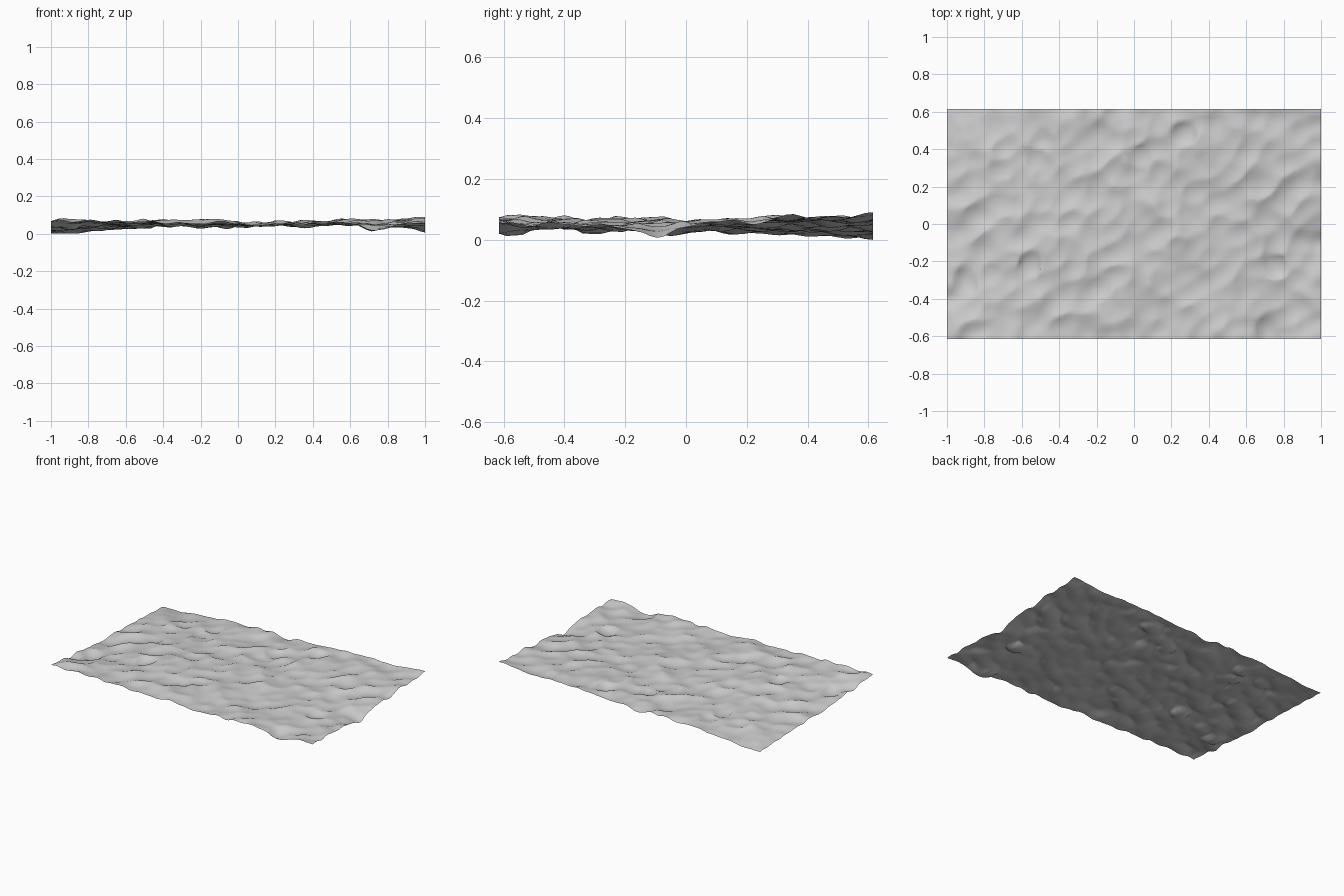
import bpy, bmesh, math
from mathutils import Vector, noise

cube = bpy.data.objects.get("Cube")
if cube:
    bpy.data.objects.remove(cube, do_unlink=True)

HALF_X, HALF_Y = 1.0, 0.615

# Broad swells and hollows: x, y, height, radius
SWELLS = [
    (-0.45, -0.10, 0.022, 0.20), (0.74, -0.60, -0.028, 0.06),
    (0.75, -0.42, -0.012, 0.10), (0.50, -0.60, 0.015, 0.10),
    (1.0, -0.12, -0.035, 0.08), (1.0, 0.15, -0.015, 0.10),
    (-0.85, -0.60, 0.025, 0.12), (-0.25, -0.60, 0.015, 0.20),
    (-0.40, 0.60, 0.012, 0.12), (0.60, 0.35, 0.010, 0.20),
]
# Small blocky dents: x, y
DENTS = [(-0.52, 0.35), (0.76, -0.23), (-0.56, -0.22), (-0.72, 0.10), (0.28, 0.49),
         (0.03, 0.36), (-0.91, -0.30), (0.70, -0.57), (-0.17, -0.35), (-0.50, 0.46)]


def bump(x, y, cx, cy, radius):
    return math.exp(-((x - cx) ** 2 + (y - cy) ** 2) / (2 * radius ** 2))


def block(x, y, cx, cy, radius):
    return math.exp(-((x - cx) / radius) ** 4 - ((y - cy) / radius) ** 4)


def ripples(x, y):
    """Diagonal ripples, longer along their crests than across them."""
    along = x * 0.75 + y * 0.66
    across = y * 0.75 - x * 0.66
    large = noise.noise(Vector((along * 4.5, across * 7.5, 2.7)))
    small = noise.noise(Vector((along * 10.0, across * 13.0, 9.1)))
    return 0.016 * large + 0.018 * small


def height(x, y):
    u, v = (x + 1) / 2, (y / HALF_Y + 1) / 2
    front = 0.066 * (1 - u) + 0.058 * u
    back = 0.020 * (1 - u) + 0.094 * u
    # The corner tilt fades away toward the middle of the sheet
    edge = max(abs(x) / HALF_X, abs(y) / HALF_Y) ** 3
    z = 0.062 + (front * (1 - v) + back * v - 0.062) * (0.4 + 0.6 * edge)
    z += ripples(x, y)
    z += sum(h * bump(x, y, cx, cy, r) for cx, cy, h, r in SWELLS)
    z -= sum(0.016 * block(x, y, cx, cy, 0.04) for cx, cy in DENTS)
    return z


# Rippled sheet
bm = bmesh.new()
bmesh.ops.create_grid(bm, x_segments=84, y_segments=52, size=1)
for v in bm.verts:
    x, y = v.co.x, v.co.y * HALF_Y
    step = 0.01
    slope_x = (height(x + step, y) - height(x - step, y)) / (2 * step)
    slope_y = (height(x, y + step) - height(x, y - step)) / (2 * step)
    # Points gather toward the crests, while the outline stays straight
    inside = min(1, (1 - abs(x)) * 8) * min(1, (HALF_Y - abs(y)) * 8)
    v.co = (x + 0.03 * slope_x * inside, y + 0.03 * slope_y * inside, height(x, y))

# Rest the lowest point on the ground
low = min(v.co.z for v in bm.verts)
bmesh.ops.translate(bm, verts=bm.verts, vec=(0, 0, -low))

mesh = bpy.data.meshes.new("rippled_sheet")
bm.to_mesh(mesh)
bm.free()
mesh.shade_smooth()
sheet = bpy.data.objects.new("rippled_sheet", mesh)
bpy.context.collection.objects.link(sheet)

# Plain grey surface
grey = bpy.data.materials.new("light_grey")
grey.use_nodes = True
colour = (0.6, 0.6, 0.6, 1)
grey.diffuse_color = colour
grey.node_tree.nodes["Principled BSDF"].inputs["Base Color"].default_value = colour
mesh.materials.append(grey)
